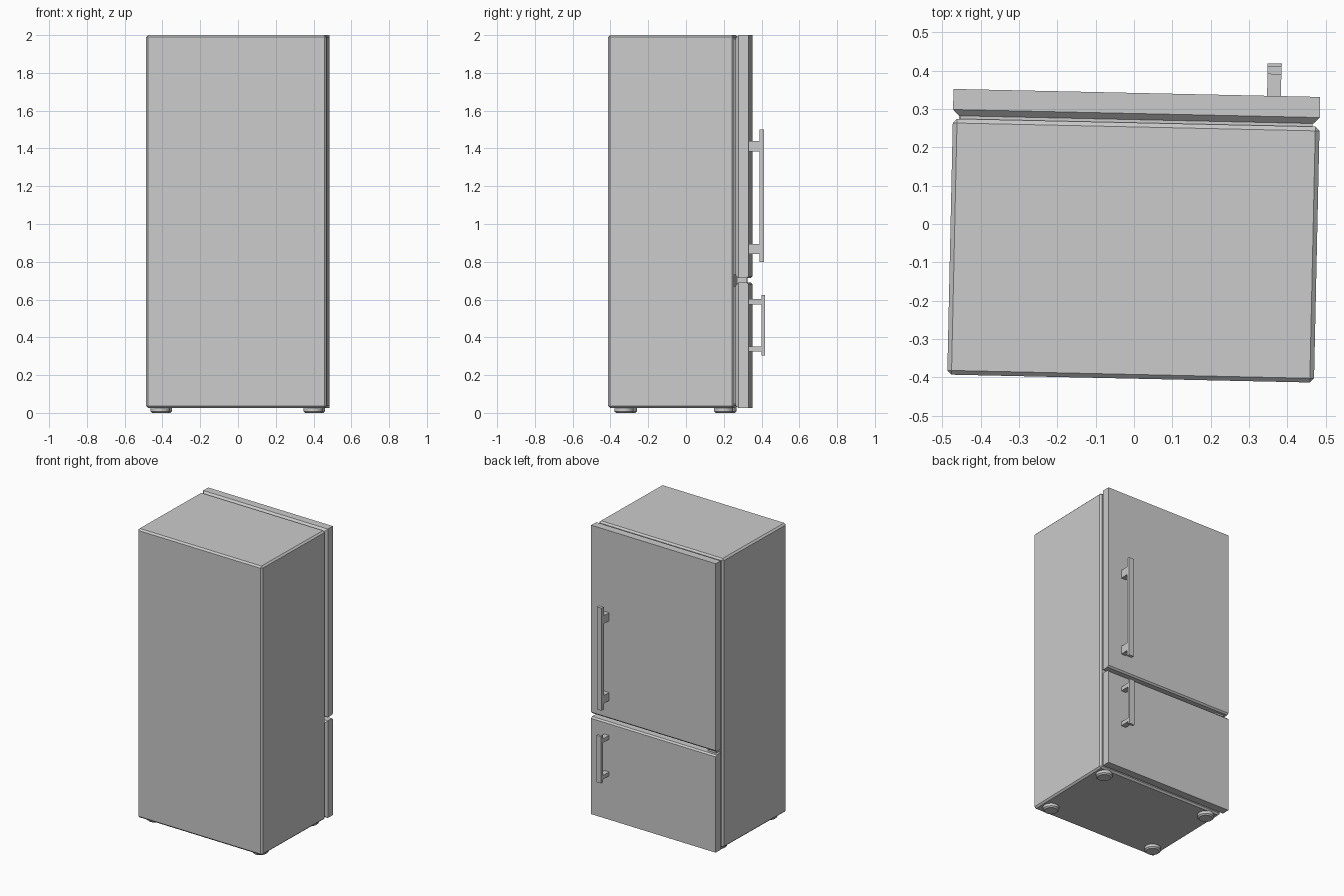
import bpy, bmesh, math
from mathutils import Matrix

if "Cube" in bpy.data.objects:
    bpy.data.objects.remove(bpy.data.objects["Cube"])

# The whole appliance stands slightly turned about z
TURN = Matrix.Rotation(math.radians(-1.25), 4, 'Z')


def finish(name, bm):
    bmesh.ops.recalc_face_normals(bm, faces=bm.faces[:])
    bm.transform(TURN)
    mesh = bpy.data.meshes.new(name)
    bm.to_mesh(mesh)
    bm.free()
    ob = bpy.data.objects.new(name, mesh)
    bpy.context.collection.objects.link(ob)
    return ob


def box(name, x, y, z, bevels=()):
    """Box from (min, max) ranges; bevels = [(edge test, width)] chamfers."""
    bm = bmesh.new()
    size = [r[1] - r[0] for r in (x, y, z)]
    mid = [(r[0] + r[1]) / 2 for r in (x, y, z)]
    bmesh.ops.create_cube(bm, size=1, matrix=Matrix.Translation(mid) @ Matrix.Diagonal((*size, 1)))
    for test, width in bevels:
        edges = [e for e in bm.edges if all(test(v.co) for v in e.verts)]
        bmesh.ops.bevel(bm, geom=edges, offset=width, segments=1, affect='EDGES', profile=0.5)
    return finish(name, bm)


W = 0.478
BACK, FACE = 0.272, 0.3416
SPLIT_LOW, SPLIT_HIGH = 0.69, 0.713

# Cabinet with chamfered edges
box("cabinet", (-W, W), (-0.403, 0.264), (0.026, 2.0), [(lambda c: True, 0.011)])


# Doors: chamfered around the inner rim and along the gap between them
def door(name, z0, z1, gap_z):
    box(name, (-W, W), (BACK, FACE), (z0, z1), [
        (lambda c: c.y < BACK + 1e-4, 0.016),
        (lambda c: c.y > FACE - 1e-4 and abs(c.z - gap_z) < 1e-4, 0.010)])
    box(name + "_gasket", (-W + 0.018, W - 0.018), (0.26, BACK + 0.004), (z0 + 0.02, z1 - 0.02))


door("upper_door", SPLIT_HIGH, 2.0, SPLIT_HIGH)
door("lower_door", 0.026, SPLIT_LOW, SPLIT_LOW)

# Hinge block in the gap between the doors
box("middle_hinge", (-0.462, -0.40), (0.255, 0.315), (SPLIT_LOW - 0.005, SPLIT_HIGH + 0.005))


# Handles: upright bar on two standoffs
def handle(name, bar_y, bar_z, posts):
    x = (0.339, 0.376)
    box(name + "_bar", x, bar_y, bar_z)
    for i, z in enumerate(posts):
        box(f"{name}_post_{i + 1}", (x[0] + 0.0005, x[1] - 0.0005), (FACE - 0.005, bar_y[0] + 0.004), z)


handle("upper_handle", (0.398, 0.420), (0.80, 1.50), [(0.84, 0.895), (1.385, 1.44)])
handle("lower_handle", (0.409, 0.426), (0.305, 0.625), [(0.325, 0.352), (0.575, 0.602)])

# Four round feet: disc with tapered underside
for x in (-0.405, 0.405):
    for y in (-0.32, 0.208):
        bm = bmesh.new()
        for r0, r1, z0, z1 in ((0.042, 0.051, 0, 0.008), (0.051, 0.051, 0.008, 0.03)):
            bmesh.ops.create_cone(bm, cap_ends=True, segments=24, radius1=r0, radius2=r1,
                                  depth=z1 - z0, matrix=Matrix.Translation((x, y, (z0 + z1) / 2)))
        # remove the inner caps and weld the two rings
        inner = [f for f in bm.faces if len(f.verts) > 4 and abs(f.calc_center_median().z - 0.008) < 1e-4]
        bmesh.ops.delete(bm, geom=inner, context='FACES')
        bmesh.ops.remove_doubles(bm, verts=bm.verts[:], dist=1e-4)
        ob = finish(f"foot_{'left' if x < 0 else 'right'}_{'front' if y < 0 else 'rear'}", bm)
        bpy.ops.object.select_all(action='DESELECT')
        bpy.context.view_layer.objects.active = ob
        ob.select_set(True)
        bpy.ops.object.shade_smooth_by_angle()
